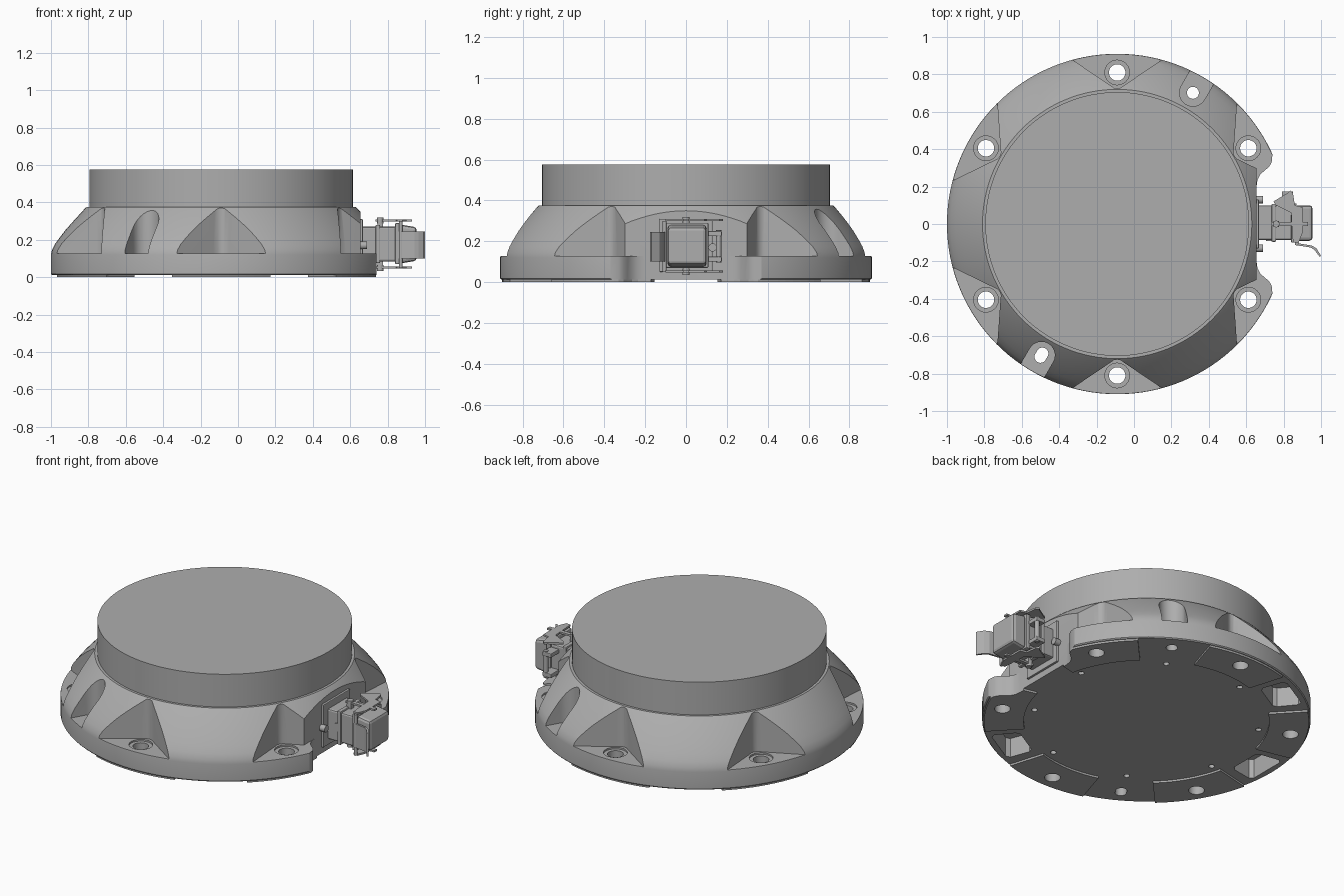
import bpy, bmesh
from math import sin, cos, pi, radians
from mathutils import Matrix, Vector

if "Cube" in bpy.data.objects:
    bpy.data.objects.remove(bpy.data.objects["Cube"])

CX = -0.09      # axis of the round body
metal = bpy.data.materials.new("grey_metal")
metal.use_nodes = True
metal.diffuse_color = (0.42, 0.42, 0.42, 1)
metal.node_tree.nodes["Principled BSDF"].inputs["Base Color"].default_value = (0.42, 0.42, 0.42, 1)


def finish(name, bm, bevel=0):
    bmesh.ops.recalc_face_normals(bm, faces=bm.faces)
    if bevel:
        bmesh.ops.bevel(bm, geom=bm.edges[:], offset=bevel, segments=2, affect='EDGES', profile=0.5)
    me = bpy.data.meshes.new(name)
    bm.to_mesh(me)
    bm.free()
    ob = bpy.data.objects.new(name, me)
    bpy.context.collection.objects.link(ob)
    me.materials.append(metal)
    return ob


def smooth(ob):
    bpy.ops.object.select_all(action='DESELECT')
    ob.select_set(True)
    bpy.context.view_layer.objects.active = ob
    bpy.ops.object.shade_smooth_by_angle(angle=radians(30))


def lathe(name, profile, steps=128):
    """Closed solid of revolution from (radius, z) points."""
    bm = bmesh.new()
    rings = [[bm.verts.new((CX + r * cos(2 * pi * i / steps), r * sin(2 * pi * i / steps), z))
              for i in range(steps)] for r, z in profile]
    for a, b in zip(rings, rings[1:]):
        for i in range(steps):
            j = (i + 1) % steps
            bm.faces.new((a[i], a[j], b[j], b[i]))
    bm.faces.new(rings[0])
    bm.faces.new(rings[-1])
    return finish(name, bm)


def prism(name, pts, z0, z1, matrix=Matrix(), bevel=0):
    """Extrude a flat outline between two heights."""
    bm = bmesh.new()
    face = bm.faces.new([bm.verts.new((x, y, z0)) for x, y in pts])
    new = bmesh.ops.extrude_face_region(bm, geom=[face])["geom"]
    bmesh.ops.translate(bm, vec=(0, 0, z1 - z0), verts=[v for v in new if isinstance(v, bmesh.types.BMVert)])
    bmesh.ops.transform(bm, matrix=matrix, verts=bm.verts)
    return finish(name, bm, bevel)


def box(name, lo, hi, bevel=0):
    outline = [(lo[0], lo[1]), (hi[0], lo[1]), (hi[0], hi[1]), (lo[0], hi[1])]
    return prism(name, outline, lo[2], hi[2], bevel=bevel)


def rod(name, a, b, r):
    a, b = Vector(a), Vector(b)
    bm = bmesh.new()
    bmesh.ops.create_cone(bm, cap_ends=True, segments=20, radius1=r, radius2=r, depth=(b - a).length)
    turn = (b - a).to_track_quat('Z', 'Y').to_matrix().to_4x4()
    bmesh.ops.transform(bm, matrix=Matrix.Translation((a + b) / 2) @ turn, verts=bm.verts)
    ob = finish(name, bm)
    smooth(ob)
    return ob


def spin(deg):
    return Matrix.Translation((CX, 0, 0)) @ Matrix.Rotation(radians(deg), 4, 'Z')


def circle(r, cx=0, stretch=0, n=32):
    return [(cx + r * cos(2 * pi * i / n) + (stretch if i < n / 4 or i > 3 * n / 4 else -stretch),
             r * sin(2 * pi * i / n)) for i in range(n)]


def carve(ob, cutters):
    for c in cutters:
        mod = ob.modifiers.new("cut", 'BOOLEAN')
        mod.operation, mod.solver, mod.object = 'DIFFERENCE', 'EXACT', c
    bpy.context.view_layer.update()
    me = bpy.data.meshes.new_from_object(ob.evaluated_get(bpy.context.evaluated_depsgraph_get()))
    ob.modifiers.clear()
    ob.data = me
    for c in cutters:
        bpy.data.objects.remove(c)


def arc(r, a0, a1, n=12):
    return [(r * cos(radians(a0 + (a1 - a0) * i / n)), r * sin(radians(a0 + (a1 - a0) * i / n)))
            for i in range(n + 1)]


# Flared housing
housing = lathe("housing", [(0.905, 0.012), (0.91, 0.018), (0.91, 0.12), (0.905, 0.145), (0.89, 0.175),
                            (0.865, 0.21), (0.83, 0.255), (0.79, 0.3), (0.73, 0.366), (0.72, 0.375)])
bolts = range(30, 390, 60)
cuts = []

# Flat with flared ends on the connector side
half = [(0.655, 0.2), (0.66, 0.235), (0.675, 0.265), (0.7, 0.287), (0.722, 0.305), (0.736, 0.33), (0.74, 0.37), (1.2, 0.37)]
flat_outline = half + [(x, -y) for x, y in reversed(half)]
cuts.append(prism("flat_cut", flat_outline, -0.1, 0.127))
cuts.append(box("face_cut", (0.655, -0.36, 0.127), (1.2, 0.36, 0.6)))

# Wedge pockets with bolt holes
wedge = [(0.725, 0), (0.728, 0.018), (0.745, 0.042), (1.0, 0.42)]
wedge += [(x, -y) for x, y in reversed(wedge[1:])]
for a in bolts:
    cuts.append(prism("pocket_cut", wedge, 0.127, 0.6, spin(a)))
    cuts.append(prism("rim_cut", circle(0.066, 0.81), 0.117, 0.2, spin(a)))
    cuts.append(prism("bolt_cut", circle(0.044, 0.81), -0.1, 0.2, spin(a)))

# Two round-ended slots with locating holes
slot = [(1.1, -0.072)] + [(0.81 - 0.072 * sin(pi * i / 14), -0.072 * cos(pi * i / 14)) for i in range(15)] + [(1.1, 0.072)]
for a, stretch in ((60, 0), (240, 0.01)):
    cuts.append(prism("slot_cut", slot, 0.127, 0.6, spin(a)))
    cuts.append(prism("pin_cut", circle(0.032, 0.81, stretch), -0.1, 0.2, spin(a)))

# Underside windows and small screw holes
for a in (120, 180, 300):
    window = [(0.71, -0.09), (0.73, -0.11), (0.85, -0.13), (0.87, -0.11)]
    window += [(x, -y) for x, y in reversed(window)]
    cuts.append(prism("window_cut", window, -0.1, 0.13, spin(a)))
for i in range(8):
    cuts.append(prism("screw_cut", circle(0.017, 0.63, n=16), -0.1, 0.03, spin(i * 45 + 15)))
carve(housing, cuts)
smooth(housing)

# Foot pads under the bolts
for a in bolts:
    pad = prism("foot_pad", arc(0.9, -17, 17) + arc(0.68, 17, -17), 0, 0.0125, spin(a))
    pad_cuts = [prism("pad_hole", circle(0.044, 0.81), -0.1, 0.2, spin(a))]
    if a in (30, 330):
        pad_cuts.append(prism("pad_flat", flat_outline, -0.1, 0.2))
    carve(pad, pad_cuts)

# Upper drum
smooth(lathe("drum", [(0.705, 0.37), (0.705, 0.575)]))

# Connector: mounting plate, socket and tapered hood
box("connector_plate", (0.65, -0.13, 0.05), (0.668, 0.13, 0.31), 0.004)
for y in (-0.13, 0.13):
    for z in (0.17,):
        rod("plate_screw", (0.655, y, z), (0.69, y, z), 0.02)
box("socket", (0.66, -0.085, 0.085), (0.86, 0.1, 0.27), 0.01)
box("socket_collar", (0.735, -0.095, 0.075), (0.76, 0.108, 0.28), 0.006)
box("hood_collar", (0.84, -0.1, 0.07), (0.87, 0.11, 0.29), 0.006)
hood = box("hood", (0.86, -0.09, 0.075), (0.955, 0.1, 0.28), 0.018)
for v in hood.data.vertices:
    if v.co.x > 0.92:
        v.co.z = 0.178 + (v.co.z - 0.178) * 0.9

# Locking lever: side plates, cross rods, hinge and handle
side = [(0.76, 0.1), (0.745, 0.12), (0.82, 0.165), (0.835, 0.18), (0.85, 0.165), (0.86, 0.1),
        (0.9, 0.09), (0.9, -0.05), (0.88, -0.1), (0.85, -0.1), (0.84, 0.06)]
for z in (0.046, 0.298):
    prism("lever_side", side, z, z + 0.011)
    rod("lever_pivot", (0.76, 0, z - 0.012), (0.76, 0, z + 0.02), 0.018)
    box("lever_strip", (0.735, -0.012, z), (0.93, 0.012, z + 0.011))
    box("pivot_post", (0.745, -0.015, min(z, 0.26)), (0.775, 0.015, max(z, 0.09)))
rod("lever_hinge", (0.835, 0.16, 0.095), (0.835, 0.16, 0.255), 0.013)
for z in (0.1, 0.225):
    box("hinge_lug", (0.79, 0.09, z), (0.85, 0.175, z + 0.025), 0.004)
rod("lever_bar", (0.87, -0.105, 0.05), (0.87, -0.105, 0.3), 0.01)
handle = [(0.86, -0.1), (0.95, -0.115), (0.975, -0.13), (1.0, -0.17), (0.992, -0.175), (0.966, -0.14), (0.945, -0.126), (0.86, -0.112)]
prism("lever_handle", handle, 0.1, 0.245)
rod("side_boss", (0.73, -0.09, 0.175), (0.73, -0.075, 0.175), 0.025)
